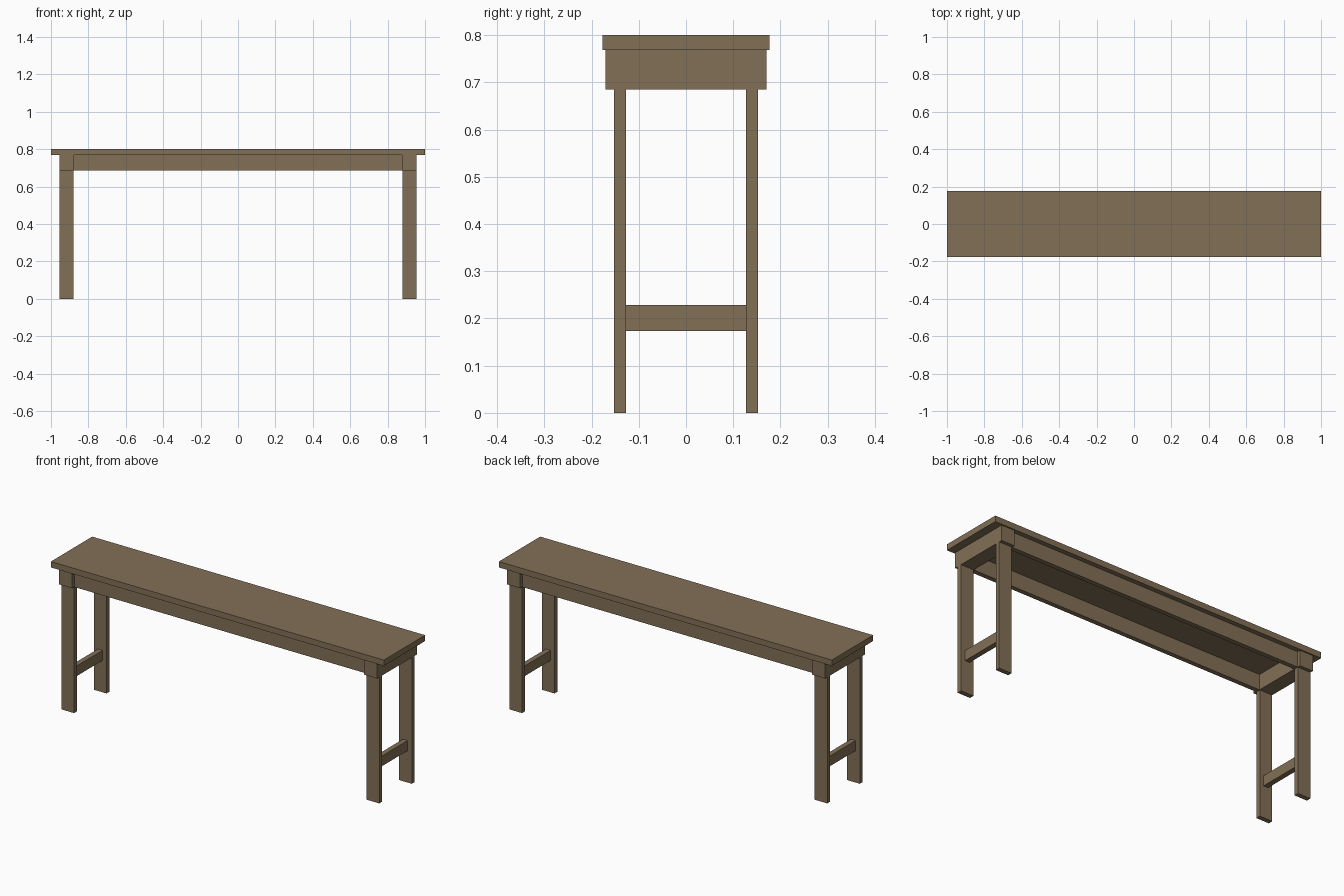
import bpy

if "Cube" in bpy.data.objects:
    bpy.data.objects.remove(bpy.data.objects["Cube"])

# single brown wood colour
wood = bpy.data.materials.new("brown_wood")
wood.diffuse_color = (0.225, 0.162, 0.094, 1)
wood.use_nodes = True
wood.node_tree.nodes["Principled BSDF"].inputs["Base Color"].default_value = wood.diffuse_color


def box(name, x, y, z):
    """Axis-aligned box from (min, max) ranges."""
    spans = [sorted(r) for r in (x, y, z)]
    bpy.ops.mesh.primitive_cube_add(size=1, location=[(a + b) / 2 for a, b in spans])
    ob = bpy.context.object
    ob.name = name
    ob.scale = [b - a for a, b in spans]
    bpy.ops.object.transform_apply(location=False, rotation=False, scale=True)
    ob.data.materials.append(wood)
    return ob


X0, X1 = 0.877, 0.955      # leg and end block range along the length
Y0, Y1 = 0.127, 0.152      # leg and rail range across the width
Z0, Z1 = 0.685, 0.768      # apron height range

# table top
box("table_top", (-1, 1), (-0.177, 0.177), (Z1, 0.80))

# long apron rails, slightly recessed behind the end blocks
for sy, side in ((-1, "front"), (1, "back")):
    box(side + "_rail", (-X0, X0), (sy * Y0, sy * Y1), (Z0, Z1))

for sx, end in ((-1, "left"), (1, "right")):
    # end block joining the legs to the top
    box(end + "_end_block", (sx * X0, sx * X1), (-0.17, 0.17), (Z0, Z1))
    # stretcher between the two legs
    box(end + "_stretcher", (sx * 0.902, sx * 0.93), (-Y0, Y0), (0.173, 0.228))
    # flat board legs
    for sy, side in ((-1, "front"), (1, "back")):
        box(f"{side}_{end}_leg", (sx * (X0 + 0.002), sx * X1),
            (sy * Y0, sy * Y1), (0, Z0))
